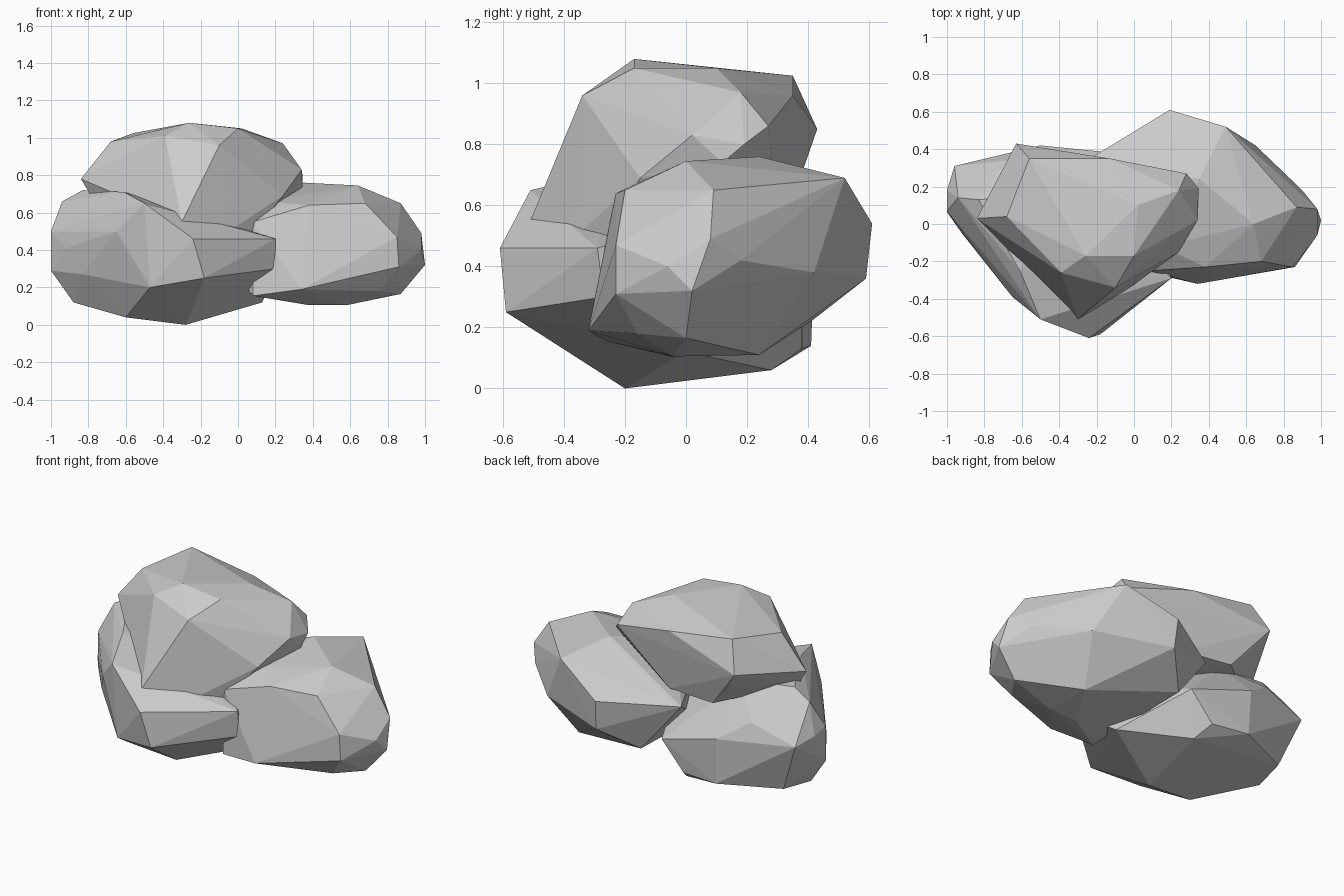
import bpy, bmesh


def boulder(name, corners):
    """Faceted convex stone stretched over its main corner points."""
    bm = bmesh.new()
    for co in corners:
        bm.verts.new(co)
    hull = bmesh.ops.convex_hull(bm, input=bm.verts)
    loose = {g for g in hull["geom_interior"] + hull["geom_unused"]
             if isinstance(g, bmesh.types.BMVert)}
    bmesh.ops.delete(bm, geom=list(loose), context='VERTS')
    bmesh.ops.recalc_face_normals(bm, faces=bm.faces)
    mesh = bpy.data.meshes.new(name)
    bm.to_mesh(mesh)
    bm.free()
    obj = bpy.data.objects.new(name, mesh)
    bpy.context.collection.objects.link(obj)
    return obj


# Left stone, resting on the ground
boulder("left_boulder", [
    # underside
    (-.28, -.20, 0), (-.60, -.23, .04), (-.20, .28, .06), (-.88, .04, .12),
    (-.84, .25, .14), (-.49, .41, .14), (-.25, .38, .13), (.13, 0, .12),
    # waist
    (-.18, -.59, .25), (-.47, -.50, .20), (-.83, -.14, .27), (-1, .065, .29),
    (.20, -.27, .30), (-.24, -.61, .46), (.20, -.29, .46), (-.65, -.39, .50),
    (-.92, -.05, .41), (-1, .18, .48), (-1, .07, .50), (-.96, .31, .45),
    (-.50, .42, .42), (-.68, .34, .54), (-.10, .38, .30),
    # top
    (-.50, -.51, .65), (-.61, -.25, .71), (-.94, .14, .66), (-.83, .13, .72),
    (-.48, .16, .68), (.07, -.15, .50),
])

# Right stone
boulder("right_boulder", [
    # underside
    (.38, -.05, .105), (.58, -.04, .105), (.56, .24, .11), (.87, 0, .165),
    (.76, -.16, .18), (.34, -.32, .19), (.08, -.26, .155), (.02, .41, .22),
    # waist
    (.60, -.265, .27), (1, .02, .32), (.98, -.06, .40), (.98, .08, .49),
    (.90, .18, .42), (.86, -.23, .31), (.85, -.23, .47), (.65, .42, .38),
    (.20, .59, .36), (.19, .61, .54), (.08, -.25, .55), (-.22, .36, .52),
    # top
    (.49, .52, .69), (.35, .24, .76), (.64, 0, .745), (.87, .09, .65),
    (.68, -.20, .65), (.38, -.23, .64), (.15, -.12, .66),
])

# Upper stone, lying across the other two
boulder("top_boulder", [
    # underside
    (-.30, -.51, .55), (-.05, -.36, .50), (.09, -.24, .50), (-.42, .34, .59),
    (-.10, .30, .58), (-.78, .02, .68), (.30, .10, .66),
    # waist
    (-.84, .03, .78), (-.63, .43, .85), (.345, .19, .80), (.34, .02, .83),
    (.345, .12, .74), (.28, .27, .86), (.24, -.15, .69), (-.55, .37, .72),
    # top
    (-.10, -.34, .96), (-.39, -.26, 1.01), (-.26, -.17, 1.08), (0, -.17, 1.05),
    (.02, .10, 1.05), (.24, .18, .97), (-.13, .35, .96), (-.56, .35, 1.025),
    (-.68, .04, .98),
])
